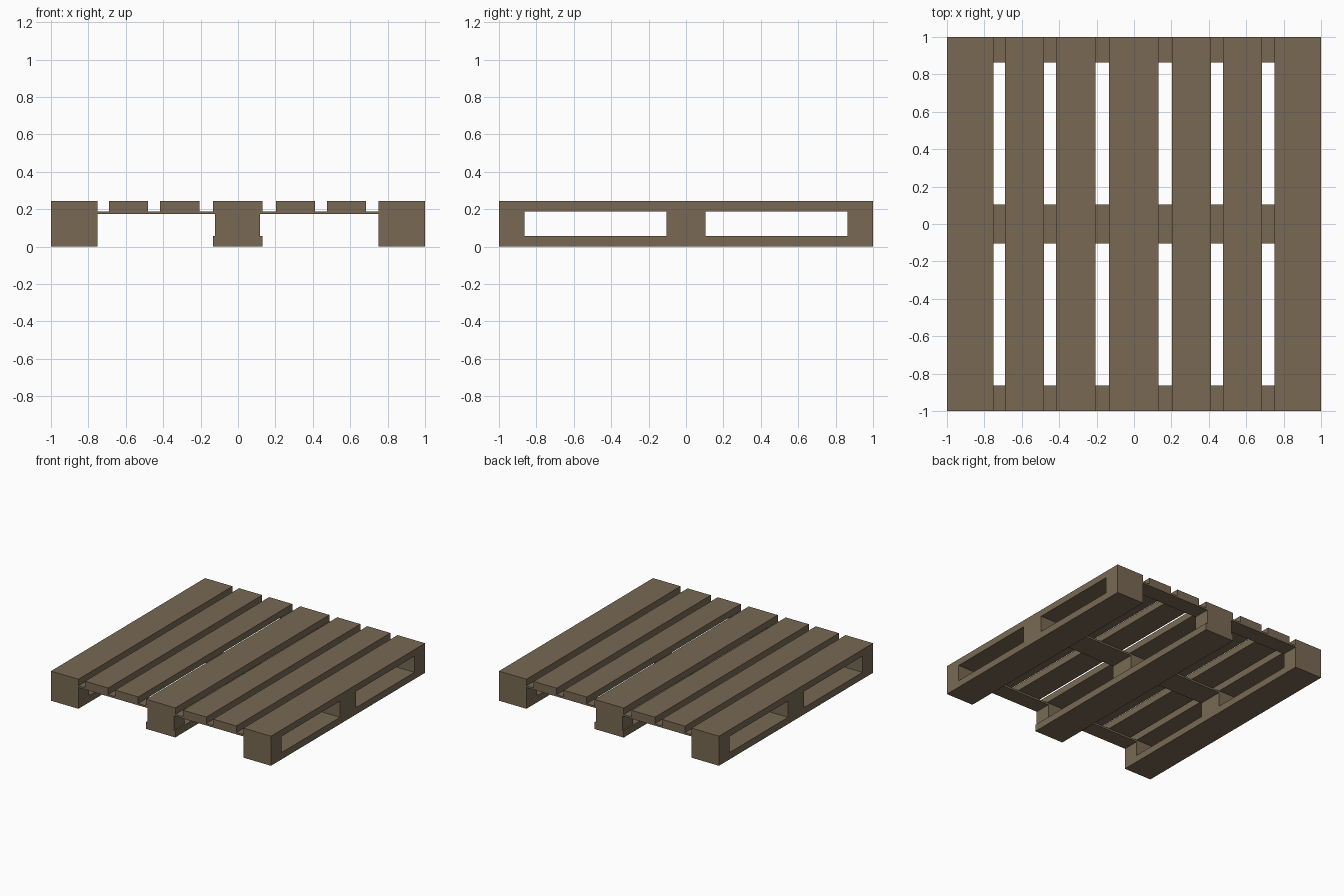
import bpy
import bmesh

if "Cube" in bpy.data.objects:
    bpy.data.objects.remove(bpy.data.objects["Cube"])

wood = bpy.data.materials.new("weathered_wood")
wood.diffuse_color = (0.188, 0.141, 0.087, 1.0)
wood.use_nodes = True
wood.node_tree.nodes["Principled BSDF"].inputs["Base Color"].default_value = wood.diffuse_color


def box(name, xr, yr, zr):
    """Axis-aligned plank or block from its x, y and z ranges."""
    bm = bmesh.new()
    bmesh.ops.create_cube(bm, size=1.0)
    for v in bm.verts:
        v.co = [r[0] if c < 0 else r[1] for c, r in zip(v.co, (xr, yr, zr))]
    mesh = bpy.data.meshes.new(name)
    bm.to_mesh(mesh)
    bm.free()
    mesh.materials.append(wood)
    obj = bpy.data.objects.new(name, mesh)
    bpy.context.collection.objects.link(obj)


# Stacked layer heights
Z_RUNNER, Z_BLOCK, Z_CROSS, Z_TOP = 0.056, 0.174, 0.189, 0.243
FULL = (-1.0, 1.0)
ROWS = [(-1.0, -0.863), (-0.104, 0.104), (0.863, 1.0)]

# Top deck boards running front to back
deck = [(-1.0, -0.75), (-0.69, -0.48), (-0.417, -0.207), (-0.134, 0.13),
        (0.202, 0.412), (0.475, 0.685), (0.75, 1.0)]
for i, xr in enumerate(deck):
    box(f"deck_board_{i + 1}", xr, FULL, (Z_CROSS, Z_TOP))

# Thin cross boards under the deck
for i, yr in enumerate(ROWS):
    box(f"cross_board_{i + 1}", FULL, yr, (Z_BLOCK, Z_CROSS))

# Bottom runners, each carrying three spacer blocks
columns = [("left", (-1.0, -0.75), (-1.0, -0.75)),
           ("middle", (-0.134, 0.13), (-0.122, 0.118)),
           ("right", (0.75, 1.0), (0.75, 1.0))]
for side, runner_x, block_x in columns:
    box(f"{side}_runner", runner_x, FULL, (0.0, Z_RUNNER))
    for i, yr in enumerate(ROWS):
        box(f"{side}_block_{i + 1}", block_x, yr, (Z_RUNNER, Z_BLOCK))
